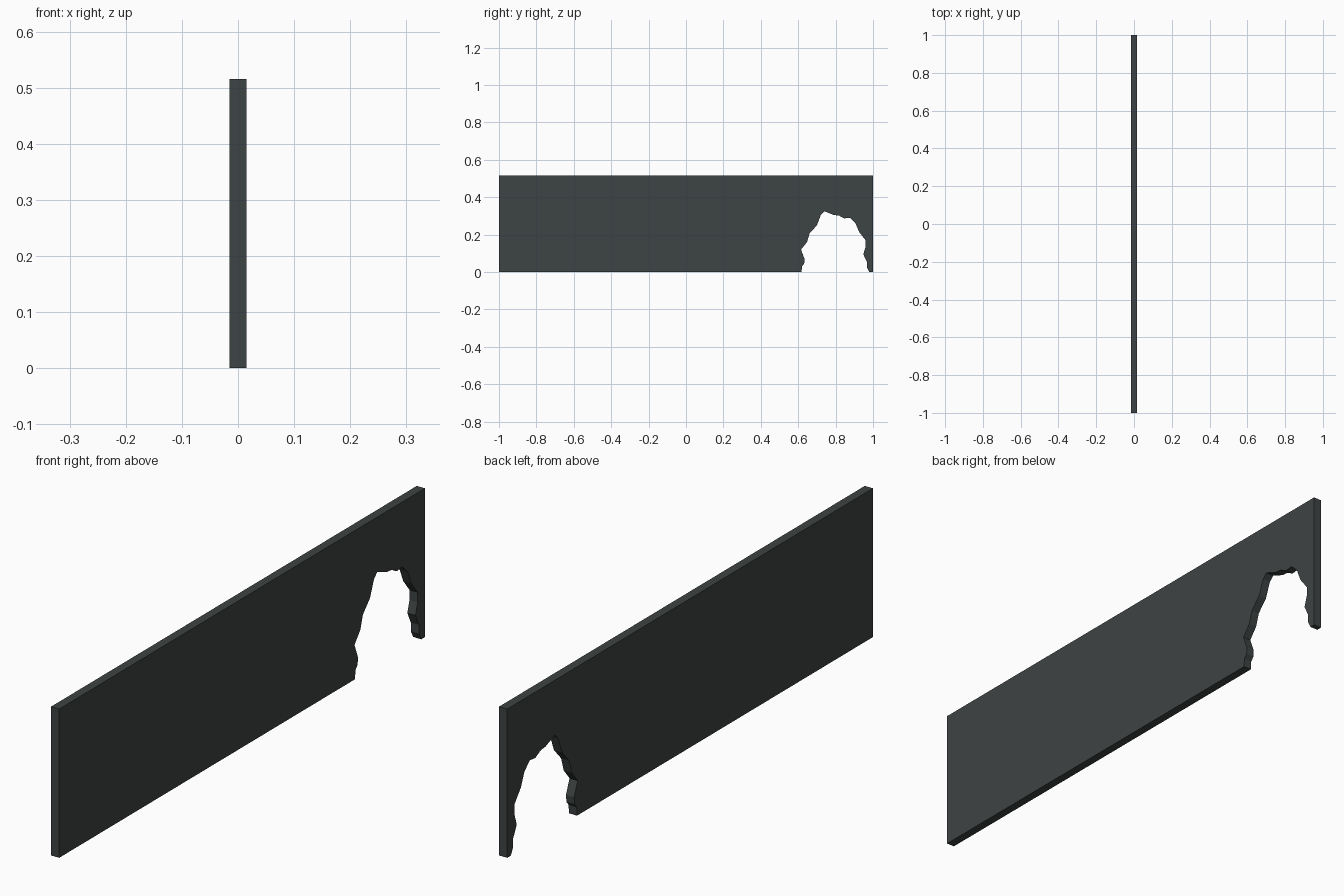
import bpy, bmesh

if "Cube" in bpy.data.objects:
    bpy.data.objects.remove(bpy.data.objects["Cube"])

HALF_THICKNESS = 0.0155
HEIGHT = 0.515

# Ragged edge of the broken hole, as (y, z), from its left foot to its right foot
hole = [(0.618, 0), (0.62, 0.03), (0.632, 0.045), (0.634, 0.07), (0.615, 0.12),
        (0.647, 0.16), (0.661, 0.207), (0.70, 0.25), (0.722, 0.308), (0.74, 0.325),
        (0.79, 0.305), (0.818, 0.302), (0.845, 0.287), (0.877, 0.29), (0.906, 0.262),
        (0.925, 0.215), (0.96, 0.17), (0.96, 0.135), (0.948, 0.095), (0.967, 0.055),
        (0.967, 0.025), (0.98, 0)]

# Panel outline, with the hole running along its bottom edge
outline = [(-1, 0)] + hole + [(1, 0), (1, HEIGHT), (-1, HEIGHT)]

# Fill the outline and extrude it through the thickness
bm = bmesh.new()
face = bm.faces.new([bm.verts.new((-HALF_THICKNESS, y, z)) for y, z in outline])
extruded = bmesh.ops.extrude_face_region(bm, geom=[face], use_keep_orig=True)
moved = [g for g in extruded["geom"] if isinstance(g, bmesh.types.BMVert)]
bmesh.ops.translate(bm, verts=moved, vec=(2 * HALF_THICKNESS, 0, 0))
bmesh.ops.recalc_face_normals(bm, faces=bm.faces)
bmesh.ops.triangulate(bm, faces=[f for f in bm.faces if len(f.verts) > 4])

mesh = bpy.data.meshes.new("broken_wall_panel")
bm.to_mesh(mesh)
bm.free()

# Single dark grey colour
grey = bpy.data.materials.new("dark slate grey")
grey.diffuse_color = (0.048, 0.057, 0.056, 1)
grey.use_nodes = True
grey.node_tree.nodes["Principled BSDF"].inputs["Base Color"].default_value = grey.diffuse_color
mesh.materials.append(grey)

panel = bpy.data.objects.new("broken_wall_panel", mesh)
bpy.context.collection.objects.link(panel)
